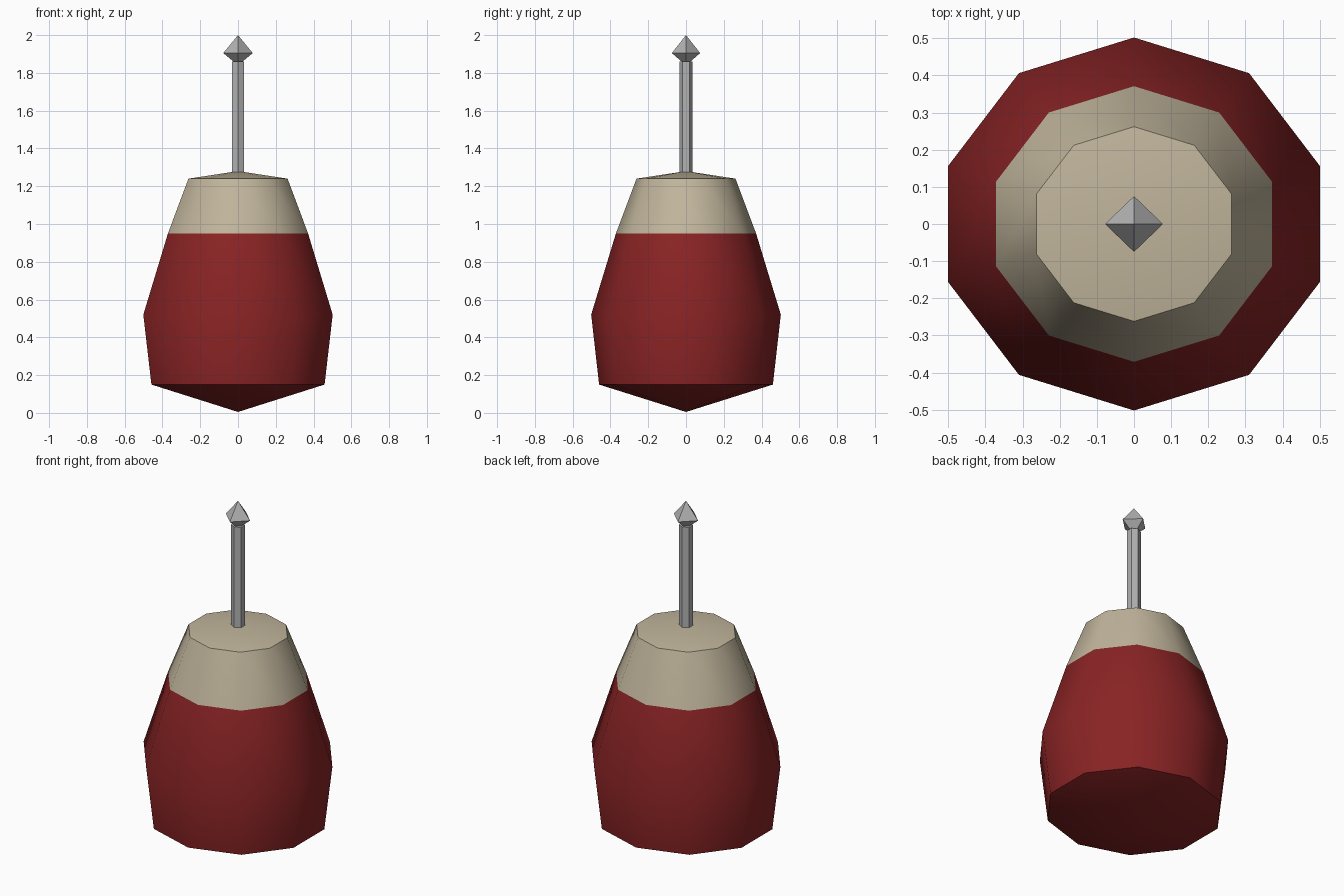
import bpy, bmesh, math

if "Cube" in bpy.data.objects:
    bpy.data.objects.remove(bpy.data.objects["Cube"])


def material(name, rgb):
    m = bpy.data.materials.new(name)
    m.diffuse_color = (*rgb, 1)
    m.use_nodes = True
    m.node_tree.nodes["Principled BSDF"].inputs["Base Color"].default_value = m.diffuse_color
    return m


red = material("dark red", (0.25, 0.017, 0.018))
cream = material("cream", (0.53, 0.46, 0.33))
steel = material("steel grey", (0.45, 0.45, 0.45))


def lathe(name, sides, profile, mats, split=None, smooth=None):
    """Stack rings (half width x, half depth y, z); zero width makes an apex.
    Faces above the split height take the second material."""
    bm = bmesh.new()
    turn = math.tau / sides
    rings = []
    for rx, ry, z in profile:
        if rx == 0:
            rings.append([bm.verts.new((0, 0, z))] * sides)
        else:
            rings.append([bm.verts.new((rx * math.sin(i * turn), ry * math.cos(i * turn), z))
                          for i in range(sides)])
    for a, b in zip(rings, rings[1:]):
        for i in range(sides):
            j = (i + 1) % sides
            corners = list(dict.fromkeys((a[i], a[j], b[j], b[i])))
            f = bm.faces.new(corners)
            if split is not None and f.calc_center_median().z > split:
                f.material_index = 1
    bmesh.ops.recalc_face_normals(bm, faces=bm.faces)
    me = bpy.data.meshes.new(name)
    bm.to_mesh(me)
    bm.free()
    for m in mats:
        me.materials.append(m)
    ob = bpy.data.objects.new(name, me)
    bpy.context.collection.objects.link(ob)
    if smooth:
        bpy.ops.object.select_all(action='DESELECT')
        ob.select_set(True)
        bpy.context.view_layer.objects.active = ob
        bpy.ops.object.shade_smooth_by_angle(angle=math.radians(smooth))
    return ob


# Ten-sided handle: pointed base, bulging red grip, cream collar
lathe("handle", 10,
      [(0, 0, 0.005), (0.482, 0.46, 0.15), (0.527, 0.502, 0.52),
       (0.39, 0.371, 0.95), (0.276, 0.262, 1.24), (0, 0, 1.28)],
      [red, cream], split=0.95, smooth=40)

# Thin six-sided shaft
lathe("shaft", 6,
      [(0, 0, 1.2), (0.038, 0.035, 1.2), (0.038, 0.035, 1.86), (0, 0, 1.86)], [steel])

# Four-sided pointed tip
lathe("tip", 4, [(0, 0, 1.84), (0.078, 0.075, 1.905), (0, 0, 2.0)], [steel])
